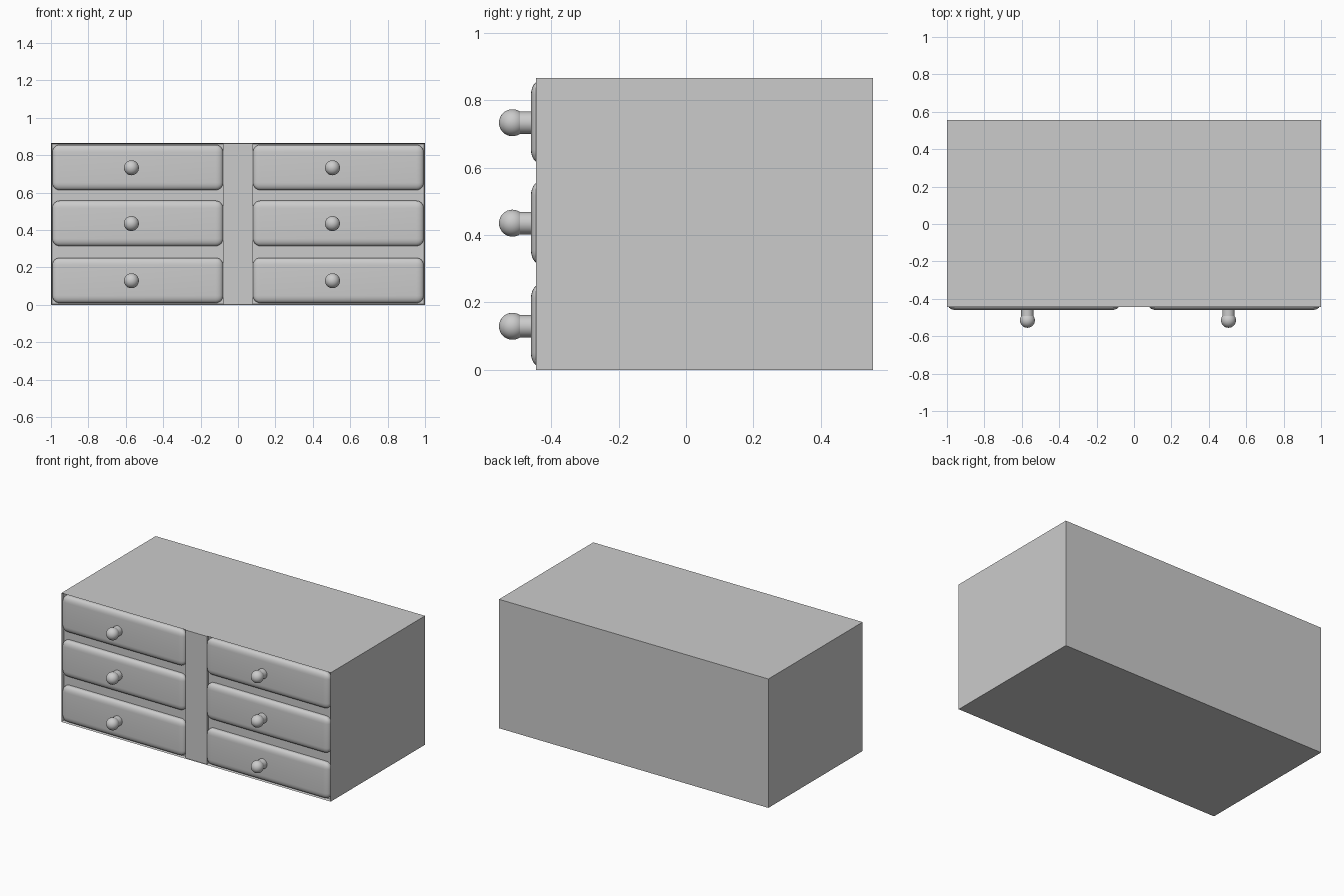
import bpy, bmesh
from math import pi

if "Cube" in bpy.data.objects:
    bpy.data.objects.remove(bpy.data.objects["Cube"])

FRONT, BACK, TOP, RIM = -0.445, 0.555, 0.865, 0.006


def box(name, x0, x1, y0, y1, z0, z1):
    bpy.ops.mesh.primitive_cube_add(size=1, location=((x0 + x1) / 2, (y0 + y1) / 2, (z0 + z1) / 2))
    ob = bpy.context.object
    ob.name = name
    ob.scale = (x1 - x0, y1 - y0, z1 - z0)
    bpy.ops.object.transform_apply(location=False, rotation=False, scale=True)
    return ob


# Carcass: a box whose front face is inset to a thin rim and pushed inwards
carcass = box("carcass", -1, 1, FRONT, BACK, 0, TOP)
bm = bmesh.new()
bm.from_mesh(carcass.data)
bm.normal_update()
front = [f for f in bm.faces if f.normal.y < -0.9]
bmesh.ops.inset_region(bm, faces=front, thickness=RIM)
bmesh.ops.translate(bm, verts=front[0].verts, vec=(0, 0.02, 0))
bm.to_mesh(carcass.data)
bm.free()
# square off the recess walls
bm = bmesh.new()
bm.from_mesh(carcass.data)
bm.to_mesh(carcass.data)
bm.free()

# Centre post between the two columns of drawers
box("centre_post", -0.08, 0.08, FRONT + 0.002, FRONT + 0.03, RIM / 2, TOP - RIM / 2)


def drawer(x0, x1, z0, z1):
    # rounded drawer front, flattened in depth
    ob = box("drawer_front", x0, x1, -0.46, -0.36, z0, z1)
    bev = ob.modifiers.new("round", 'BEVEL')
    bev.width, bev.segments = 0.04, 6
    bpy.ops.object.modifier_apply(modifier="round")
    for v in ob.data.vertices:
        v.co.y = -0.05 + (v.co.y + 0.05) * 0.6
    bpy.ops.object.shade_smooth_by_angle()


def knob(x, z):
    # stem and ball
    bpy.ops.mesh.primitive_cylinder_add(vertices=32, radius=0.033, depth=0.06,
                                        location=(x, -0.475, z), rotation=(pi / 2, 0, 0))
    bpy.context.object.name = "knob_stem"
    bpy.ops.object.shade_smooth_by_angle()
    bpy.ops.mesh.primitive_uv_sphere_add(segments=32, ring_count=16, radius=0.04,
                                         location=(x, -0.515, z), rotation=(pi / 2, 0, 0))
    bpy.context.object.name = "knob_ball"
    bpy.ops.object.shade_smooth()


# Two columns of three drawers
for x0, x1, kx in ((-0.993, -0.08, -0.57), (0.08, 0.993, 0.505)):
    for zc, kz in ((0.131, 0.129), (0.436, 0.435), (0.735, 0.733)):
        drawer(x0, x1, zc - 0.121, zc + 0.121)
        knob(kx, kz)
